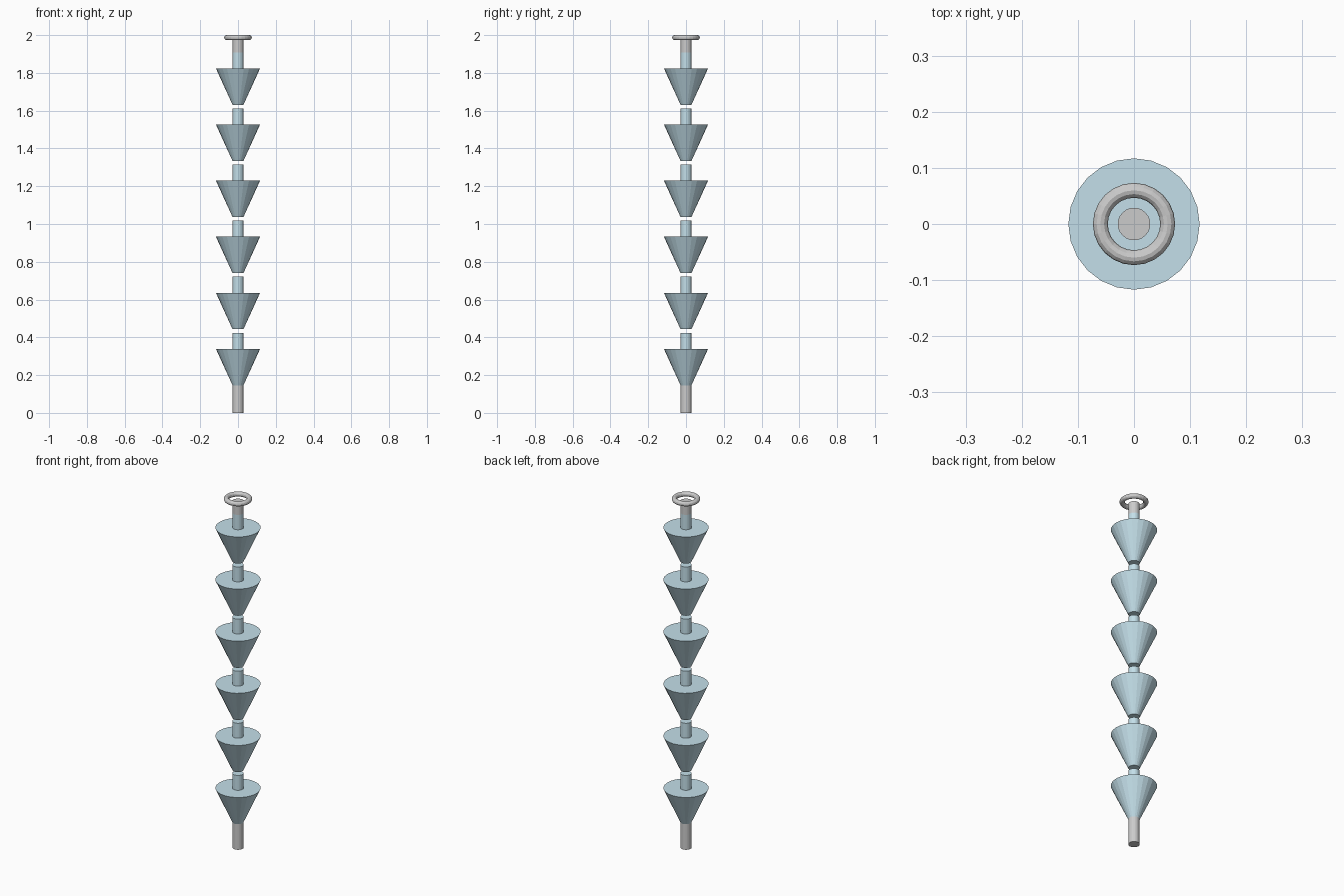
import bpy

if "Cube" in bpy.data.objects:
    bpy.data.objects.remove(bpy.data.objects["Cube"])

SIDES = 24
PITCH = 0.297
COUNT = 6

glass = bpy.data.materials.new("pale_blue_glass")
glass.diffuse_color = (0.55, 0.74, 0.82, 1)
glass.use_nodes = True
glass.node_tree.nodes["Principled BSDF"].inputs["Base Color"].default_value = glass.diffuse_color


def frustum(name, z0, z1, r0, r1, mat=None):
    """Capped flat-sided cone or cylinder between two heights."""
    bpy.ops.mesh.primitive_cone_add(vertices=SIDES, radius1=r0, radius2=r1,
                                    depth=z1 - z0, location=(0, 0, (z0 + z1) / 2))
    ob = bpy.context.object
    ob.name = name
    if mat:
        ob.data.materials.append(mat)
    return ob


# Grey pin at the bottom
frustum("bottom_pin", 0.0, 0.148, 0.029, 0.029)

# Stack of flared insulator cups, each with a short neck on top
for i in range(COUNT):
    z = 0.146 + i * PITCH
    frustum(f"cup_{i + 1}", z, z + 0.193, 0.029, 0.117, glass)
    frustum(f"neck_{i + 1}", z + 0.193, z + 0.278, 0.029, 0.029, glass)

# Grey pin and hanging ring at the top
frustum("top_pin", 1.907, 1.975, 0.029, 0.029)
bpy.ops.mesh.primitive_torus_add(major_segments=24, minor_segments=12,
                                 major_radius=0.06, minor_radius=0.0133,
                                 location=(0, 0, 1.9867))
bpy.context.object.name = "top_ring"
